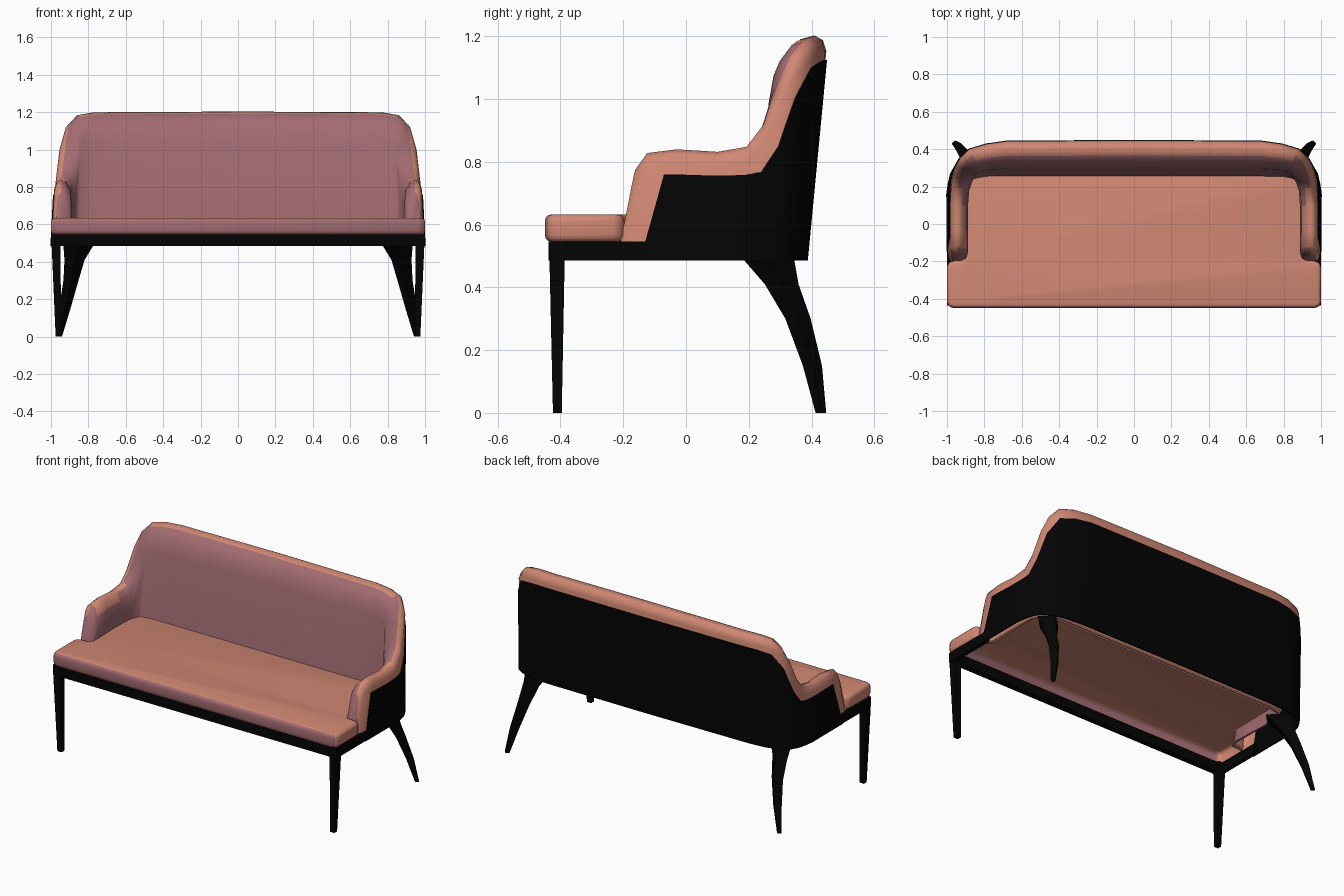
import bpy, bmesh, math
from mathutils import Vector

if "Cube" in bpy.data.objects:
    bpy.data.objects.remove(bpy.data.objects["Cube"])


def material(name, rgb):
    m = bpy.data.materials.new(name)
    m.diffuse_color = (*rgb, 1)
    m.use_nodes = True
    m.node_tree.nodes["Principled BSDF"].inputs["Base Color"].default_value = m.diffuse_color
    return m


SALMON = material("salmon fabric", (0.63, 0.245, 0.172))
MAUVE = material("mauve fabric", (0.36, 0.148, 0.165))
BLACK = material("black lacquer", (0.0012, 0.0012, 0.0012))


def finish(bm, name, mats, angle=40):
    me = bpy.data.meshes.new(name)
    bm.to_mesh(me)
    bm.free()
    ob = bpy.data.objects.new(name, me)
    bpy.context.collection.objects.link(ob)
    for m in mats:
        me.materials.append(m)
    bpy.ops.object.select_all(action='DESELECT')
    ob.select_set(True)
    bpy.context.view_layer.objects.active = ob
    bpy.ops.object.shade_smooth_by_angle(angle=math.radians(angle))
    return ob


def loft(rings, closed=True, rule=None):
    """Skin a list of rings, cap both ends; rule(strip, face) picks the material."""
    bm = bmesh.new()
    vs = [[bm.verts.new(p) for p in r] for r in rings]
    n = len(rings[0])
    strips = {}
    for a, b in zip(vs, vs[1:]):
        for j in range(n if closed else n - 1):
            k = (j + 1) % n
            strips[bm.faces.new((a[j], a[k], b[k], b[j]))] = j
    caps = [bm.faces.new(vs[0]), bm.faces.new(vs[-1][::-1])]
    bmesh.ops.recalc_face_normals(bm, faces=bm.faces[:])
    if rule:
        for f, j in strips.items():
            f.material_index = rule(j, f)
        for f in caps:
            f.material_index = 1
    return bm


# U-shaped plan, right half: base x, y, top x, y, top height
BASE = 0.545
PAD = [(.995, -.21, .985, -.165, .775), (.998, -.175, .985, -.125, .828),
       (1, -.05, .985, -.03, .84), (1, .08, .985, .10, .832),
       (1, .165, .98, .195, .848), (.993, .22, .972, .255, .92),
       (.98, .275, .957, .31, 1.05), (.955, .32, .932, .36, 1.135),
       (.905, .355, .88, .41, 1.183), (.82, .38, .79, .437, 1.197),
       (.70, .39, .68, .453, 1.2), (0, .394, 0, .457, 1.203)]
SHELL = [(1, -.13, .985, -.048, .84)] + PAD[2:]
RIM = [.76, .76, .756, .758, .768, .85, 1.005, 1.1, 1.118, 1.125, 1.125]
THICK = [.07, .1, .1, .1, .103, .11, .118, .122, .125, .13, .138, .142]


def u_rings(stations, section):
    """Place section points (inward offset, z) along the U and mirror it."""
    half = []
    for i, (bx, by, tx, ty, h) in enumerate(stations):
        p = stations[max(i - 1, 0)]
        q = stations[min(i + 1, len(stations) - 1)]
        d = Vector((q[0] - p[0], q[1] - p[1])).normalized()
        if i == len(stations) - 1:
            d = Vector((-1, 0))
        nrm = Vector((-d.y, d.x))
        ring = []
        for off, z in section(i, h):
            u = (z - BASE) / (h - BASE)
            ring.append(Vector((bx + (tx - bx) * u + nrm.x * off,
                                by + (ty - by) * u + nrm.y * off, z)))
        half.append(ring)
    return half + [[Vector((-v.x, v.y, v.z)) for v in r] for r in half[-2::-1]]


def pad_section(i, h):
    off, t = (.02 if i == 0 else .005), THICK[i]
    prof = [(0, BASE), (0, h - .05), (.1, h - .015), (.3, h), (.6, h - .012),
            (.88, h - .06), (1, h - .15), (1, BASE)]
    return [(off + f * t, z) for f, z in prof]


def shell_section(i, h):
    return [(0, .485), (0, BASE), (0, RIM[i]), (.009, RIM[i]), (.009, .485)]


def pad_colour(j, f):
    """Inner and forward-facing strips are mauve."""
    lean = -f.normal.y
    return int(j >= 5 or (j == 4 and lean > .1) or (j == 3 and lean > .5))


# upholstered back and arms
finish(loft(u_rings(PAD, pad_section), False, pad_colour),
       "back_and_arm_padding", [SALMON, MAUVE], 60)

# black outer shell
finish(loft(u_rings(SHELL, shell_section)), "outer_shell", [BLACK])

# T-shaped seat cushion, rounded edges and open underneath
half = [(.965, -.45), (.99, -.44), (1, -.415), (1, -.23), (.99, -.207), (.965, -.197),
        (.915, -.193), (.9, -.17), (.91, .08), (.905, .18), (.875, .26), (.78, .285)]
outline = half + [(-x, y) for x, y in reversed(half)]
bm = bmesh.new()
bottom = bm.faces.new([bm.verts.new((x, y, BASE)) for x, y in outline])
ext = bmesh.ops.extrude_face_region(bm, geom=[bottom])
bmesh.ops.translate(bm, vec=(0, 0, .088),
                    verts=[v for v in ext['geom'] if isinstance(v, bmesh.types.BMVert)])
bmesh.ops.recalc_face_normals(bm, faces=bm.faces[:])
rim = [e for e in bm.edges if abs(e.verts[0].co.z - e.verts[1].co.z) < 1e-4]
bmesh.ops.bevel(bm, geom=rim, offset=.022, segments=3, profile=.5, affect='EDGES')
bm.normal_update()
under = [f for f in bm.faces if f.normal.z < -.99]
bmesh.ops.delete(bm, geom=under, context='FACES')
for f in bm.faces:
    f.material_index = 1 if f.normal.y < -.5 else 0
finish(bm, "seat_cushion", [SALMON, MAUVE], 50)


def box_ring(cx, cy, z, hx, hy, turn=0):
    c, s = math.cos(turn), math.sin(turn)
    return [(cx + a * hx * c - b * hy * s, cy + a * hx * s + b * hy * c, z)
            for a, b in ((-1, -1), (1, -1), (1, 1), (-1, 1))]


# front rail under the seat
finish(loft([box_ring(0, -.42, z, .985, .018) for z in (.485, .547)]),
       "front_rail", [BLACK], 30)

for side, label in ((1, "right"), (-1, "left")):
    # side rail joining the front leg to the shell
    finish(loft([box_ring(side * .988, -.27, z, .011, .165) for z in (.485, .547)]),
           "side_rail_" + label, [BLACK], 30)
    # straight tapered front leg
    finish(loft([box_ring(side * .96, -.41, 0, .015, .014),
                 box_ring(side * .974, -.411, .525, .024, .025),
                 box_ring(side * .974, -.411, .547, .023, .024)]),
           "front_leg_" + label, [BLACK], 30)
    # curved back leg, splayed diagonally
    path = [(.85, .258, .50, .068, .052), (.874, .305, .41, .04, .036),
            (.893, .357, .30, .029, .028), (.926, .403, .15, .022, .021),
            (.958, .43, 0, .012, .012)]
    finish(loft([box_ring(side * x, y, z, l, w, side * math.pi / 4)
                 for x, y, z, l, w in path]),
           "back_leg_" + label, [BLACK], 40)
